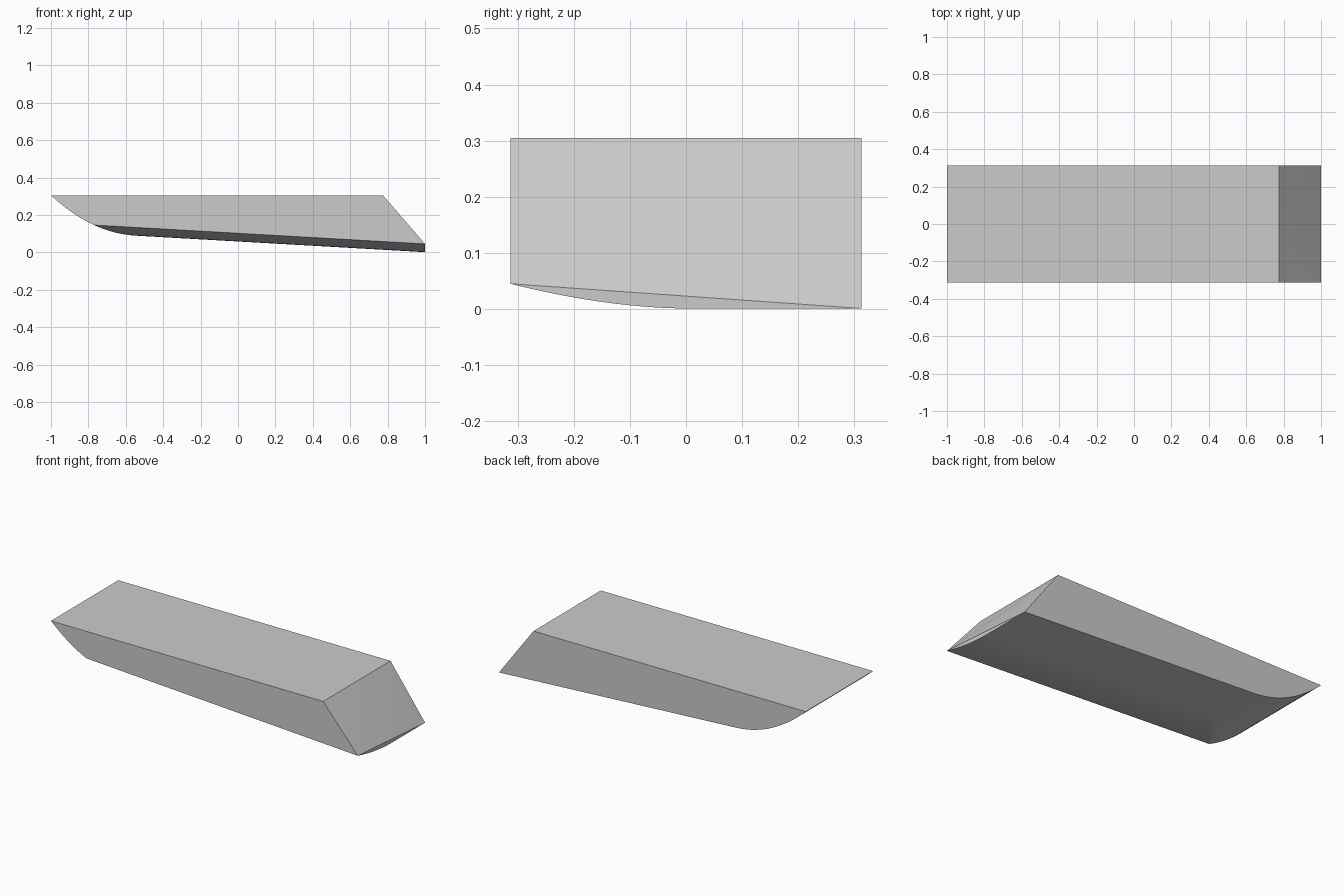
import bpy
import bmesh

cube = bpy.data.objects.get("Cube")
if cube:
    bpy.data.objects.remove(cube, do_unlink=True)

HALF, TOP, DECK_END = 0.313, 0.305, 0.775
BOW_START, BOW_RISE, SIDE_RISE = -0.54, 0.19, 0.044
STEPS = 20


def keel(x):
    return 0.001 + 0.057 * (1 - x)


def bow(x):
    return BOW_RISE * (max(0, BOW_START - x) / (1 + BOW_START)) ** 2.1


def side(y):
    return SIDE_RISE * (max(0, -y) / HALF) ** 1.8


# Stations across the curved side, matched to stations along the bow
ys = [-HALF * (1 - i / STEPS) for i in range(STEPS + 1)]
bow_xs = [BOW_START - (1 + BOW_START) * (side(y) / BOW_RISE) ** (1 / 2.1) for y in ys]
corner_x = bow_xs[0]
xs = [-1 + (corner_x + 1) * i / 10 for i in range(10)] + bow_xs + [1]
ys.append(HALF)

# Curved underside
bm = bmesh.new()
rows = []
for x in xs:
    rows.append([bm.verts.new((x, y, min(TOP, keel(x) + max(bow(x), side(y))))) for y in ys])
for v in rows[0]:
    v.co.z = TOP
for a, b in zip(rows, rows[1:]):
    for j in range(len(ys) - 1):
        bm.faces.new((a[j], a[j + 1], b[j + 1], b[j]))

# Flat deck, upright sides and sloped end
deck_front = bm.verts.new((DECK_END, -HALF, TOP))
deck_back = bm.verts.new((DECK_END, HALF, TOP))
low_front, low_back = rows[-1][0], rows[-1][-1]
bm.faces.new(rows[0] + [deck_back, deck_front])
bm.faces.new([r[0] for r in rows] + [deck_front])
bm.faces.new([r[-1] for r in rows] + [deck_back])
bm.faces.new((deck_front, low_front, deck_back))
bm.faces.new((deck_back, low_front, low_back))
bm.faces.new(rows[-1])
bmesh.ops.recalc_face_normals(bm, faces=bm.faces)

mesh = bpy.data.meshes.new("hull_block")
bm.to_mesh(mesh)
bm.free()
hull = bpy.data.objects.new("hull_block", mesh)
bpy.context.collection.objects.link(hull)

# Plain grey finish
grey = bpy.data.materials.new("plain_grey")
grey.use_nodes = True
color = (0.6, 0.6, 0.6, 1)
grey.diffuse_color = color
grey.node_tree.nodes["Principled BSDF"].inputs["Base Color"].default_value = color
mesh.materials.append(grey)

bpy.ops.object.select_all(action="DESELECT")
hull.select_set(True)
bpy.context.view_layer.objects.active = hull
bpy.ops.object.shade_smooth_by_angle(angle=0.5)
